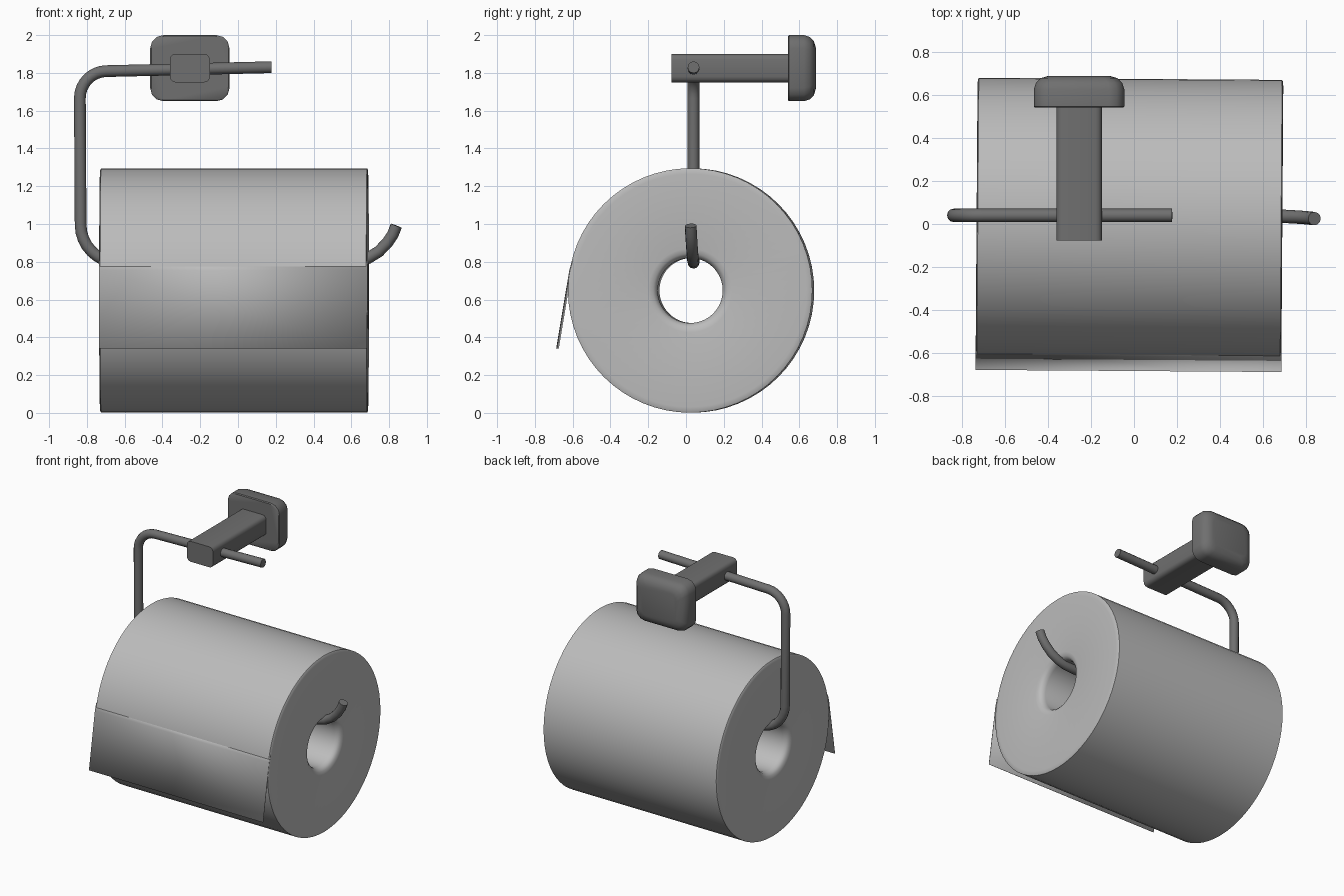
import bpy, bmesh
from math import sin, cos, pi, radians
from mathutils import Vector, Matrix

if "Cube" in bpy.data.objects:
    bpy.data.objects.remove(bpy.data.objects["Cube"])


def material(name, v):
    m = bpy.data.materials.new(name)
    m.diffuse_color = (v, v, v, 1)
    m.use_nodes = True
    m.node_tree.nodes["Principled BSDF"].inputs["Base Color"].default_value = m.diffuse_color
    return m


METAL, PAPER = material("dark_metal", 0.16), material("paper", 0.5)


def finish(name, bm, mat, angle=35):
    bmesh.ops.remove_doubles(bm, verts=bm.verts, dist=1e-5)
    bmesh.ops.recalc_face_normals(bm, faces=bm.faces)
    me = bpy.data.meshes.new(name)
    bm.to_mesh(me)
    bm.free()
    me.materials.clear()
    me.materials.append(mat)
    ob = bpy.data.objects.new(name, me)
    bpy.context.collection.objects.link(ob)
    bpy.ops.object.select_all(action='DESELECT')
    ob.select_set(True)
    bpy.context.view_layer.objects.active = ob
    bpy.ops.object.shade_smooth_by_angle(angle=radians(angle))
    return ob


def bridge(bm, a, b):
    for i in range(len(a)):
        j = (i + 1) % len(a)
        bm.faces.new((a[i], a[j], b[j], b[i]))


def loft_rect(name, cx, cz, w, h, r, sections, seg=3):
    """Rounded rectangle lofted along y; sections are (y, inset)."""
    bm = bmesh.new()
    loops = []
    for y, d in sections:
        rr = max(r - d * 0.3, 0.01)
        hw, hh = w / 2 - d - rr, h / 2 - d - rr
        loop = []
        for q, (sx, sz) in enumerate(((1, 1), (-1, 1), (-1, -1), (1, -1))):
            for k in range(seg + 1):
                a = pi / 2 * (q + k / seg)
                loop.append(bm.verts.new((cx + sx * hw + rr * cos(a), y,
                                          cz + sz * hh + rr * sin(a))))
        loops.append(loop)
    for a, b in zip(loops, loops[1:]):
        bridge(bm, a, b)
    bm.faces.new(loops[0])
    bm.faces.new(loops[-1])
    return finish(name, bm, METAL, 40)


def fillet(prev, corner, nxt, r, n=8):
    """Arc points for a right-angled corner of the rod."""
    p, c, q = Vector(prev), Vector(corner), Vector(nxt)
    u, v = (p - c).normalized() * r, (q - c).normalized() * r
    return [c + u + v - v * cos(t) - u * sin(t)
            for t in (pi / 2 * k / n for k in range(n + 1))]


# Paper roll: closed profile (x, radius) spun round the x axis
CY, CZ, R, HOLE = 0.027, 0.648, 0.647, 0.172
x0, x1 = -0.731, 0.689
end = [(0.045, HOLE), (0.02, HOLE + 0.008), (0.006, HOLE + 0.024), (0, HOLE + 0.05),
       (0, R - 0.03), (0.002, R - 0.007), (0.006, R)]
profile = [(x0 + d, r) for d, r in end] + [(x1 - d, r) for d, r in reversed(end)]
bm = bmesh.new()
N = 64
rings = []
for i in range(N):
    a = 2 * pi * i / N
    rings.append([bm.verts.new((x, CY + r * cos(a), CZ + r * sin(a))) for x, r in profile])
for i in range(N):
    bridge(bm, rings[i], rings[(i + 1) % N])
roll = finish("paper_roll", bm, PAPER, 50)

# Loose sheet leaving the roll at a tangent, its top edge sunk into the paper
bm = bmesh.new()
t = radians(9.5)
ty, tz = CY - R * cos(t), CZ + R * sin(t)
path = [(ty + s * sin(t) + dy, tz + s * cos(t))
        for s, dy in ((0.05, 0.006), (0, 0), (-0.42, 0))]
cols = [[bm.verts.new((x, y, z)) for x in (x0, x1)] for y, z in path]
for a, b in zip(cols, cols[1:]):
    bm.faces.new((a[0], a[1], b[1], b[0]))
sheet = finish("loose_sheet", bm, PAPER)
mod = sheet.modifiers.new("thickness", 'SOLIDIFY')
mod.thickness = 0.004
mod.offset = 0

# The roll hangs very slightly twisted on the rod
pivot = Matrix.Translation((-0.02, CY, 0))
twist = pivot @ Matrix.Rotation(radians(-0.4), 4, 'Z') @ pivot.inverted()
for ob in (roll, sheet):
    ob.data.transform(twist)

# Bent rod: top bar, left drop, bar through the core, upturned tip
Y = 0.04
a, b = (0.177, Y, 1.83), (-0.838, Y, 1.806)
c, d = (-0.832, Y, 0.795), (0.55, Y, 0.795)
pts = [Vector(a)] + fillet(a, b, c, 0.14) + fillet(b, c, d, 0.2) + [Vector(d)]
pts += [Vector(p) for p in ((0.63, 0.038, 0.801), (0.69, 0.036, 0.82), (0.745, 0.033, 0.854),
                            (0.79, 0.03, 0.9), (0.82, 0.027, 0.945), (0.838, 0.025, 0.991))]
cu = bpy.data.curves.new("rod_path", 'CURVE')
cu.dimensions = '3D'
cu.bevel_depth = 0.031
cu.bevel_resolution = 4
cu.use_fill_caps = True
sp = cu.splines.new('POLY')
sp.points.add(len(pts) - 1)
for p, v in zip(sp.points, pts):
    p.co = (*v, 1)
tmp = bpy.data.objects.new("rod_path", cu)
bpy.context.collection.objects.link(tmp)
me = bpy.data.meshes.new_from_object(tmp.evaluated_get(bpy.context.evaluated_depsgraph_get()))
bpy.data.objects.remove(tmp)
bm = bmesh.new()
bm.from_mesh(me)
bpy.data.meshes.remove(me)
finish("bent_rod", bm, METAL, 40)

# Wall bracket: arm and mounting plate with a rounded back
loft_rect("bracket_arm", -0.255, 1.825, 0.212, 0.15, 0.03, [(-0.077, 0), (0.56, 0)])
loft_rect("wall_plate", -0.255, 1.825, 0.42, 0.35, 0.07,
          [(0.54, 0.006), (0.546, 0), (0.625, 0), (0.655, 0.01), (0.677, 0.032), (0.687, 0.065)])
